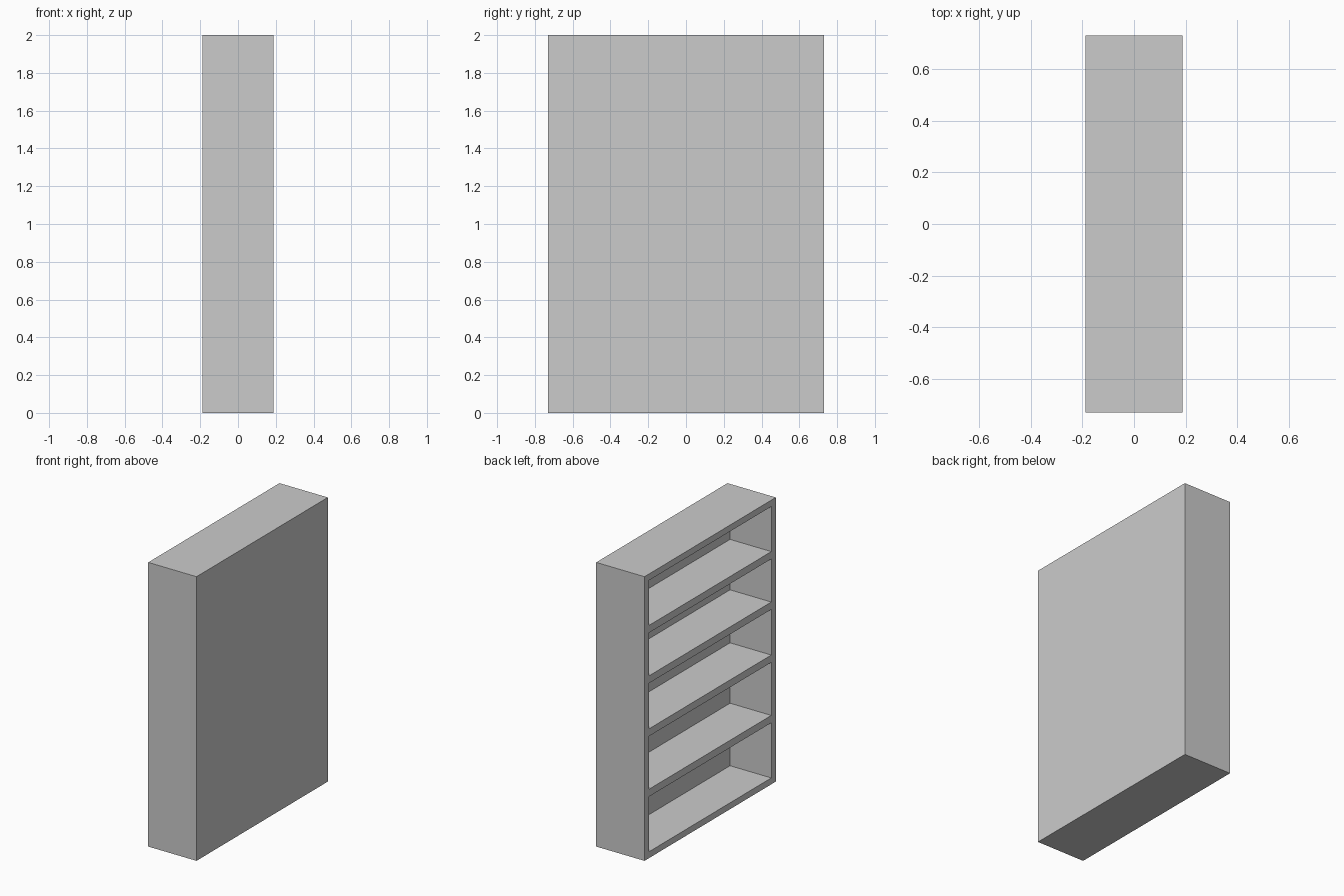
import bpy

if "Cube" in bpy.data.objects:
    bpy.data.objects.remove(bpy.data.objects["Cube"])

X, Y, H = 0.188, 0.73, 2.0      # half depth, half width, height
SIDE, BACK, SLAB = 0.05, 0.055, 0.052
CAP = 0.045                     # thickness of top and bottom boards


def board(name, lo, hi):
    """Axis-aligned board between two opposite corners."""
    centre = [(a + b) / 2 for a, b in zip(lo, hi)]
    bpy.ops.mesh.primitive_cube_add(size=1, location=centre)
    ob = bpy.context.object
    ob.name = name
    ob.scale = [b - a for a, b in zip(lo, hi)]
    bpy.ops.object.transform_apply(location=False, rotation=False, scale=True)
    return ob


inner_y = Y - SIDE
inner_x = X - BACK

# Back panel, closing the +x side
board("back_panel", (inner_x, -Y, 0), (X, Y, H))

# Side panels
for name, s in (("side_panel_left", -1), ("side_panel_right", 1)):
    y0, y1 = sorted((s * inner_y, s * Y))
    board(name, (-X, y0, 0), (inner_x, y1, H))

# Bottom and top boards
board("bottom_board", (-X, -inner_y, 0), (inner_x, inner_y, CAP))
board("top_board", (-X, -inner_y, H - CAP), (inner_x, inner_y, H))

# Shelves, given by the height of their upper face
for i, top in enumerate((0.485, 0.91, 1.283, 1.638), 1):
    board(f"shelf_{i}", (-X, -inner_y, top - SLAB), (inner_x, inner_y, top))
